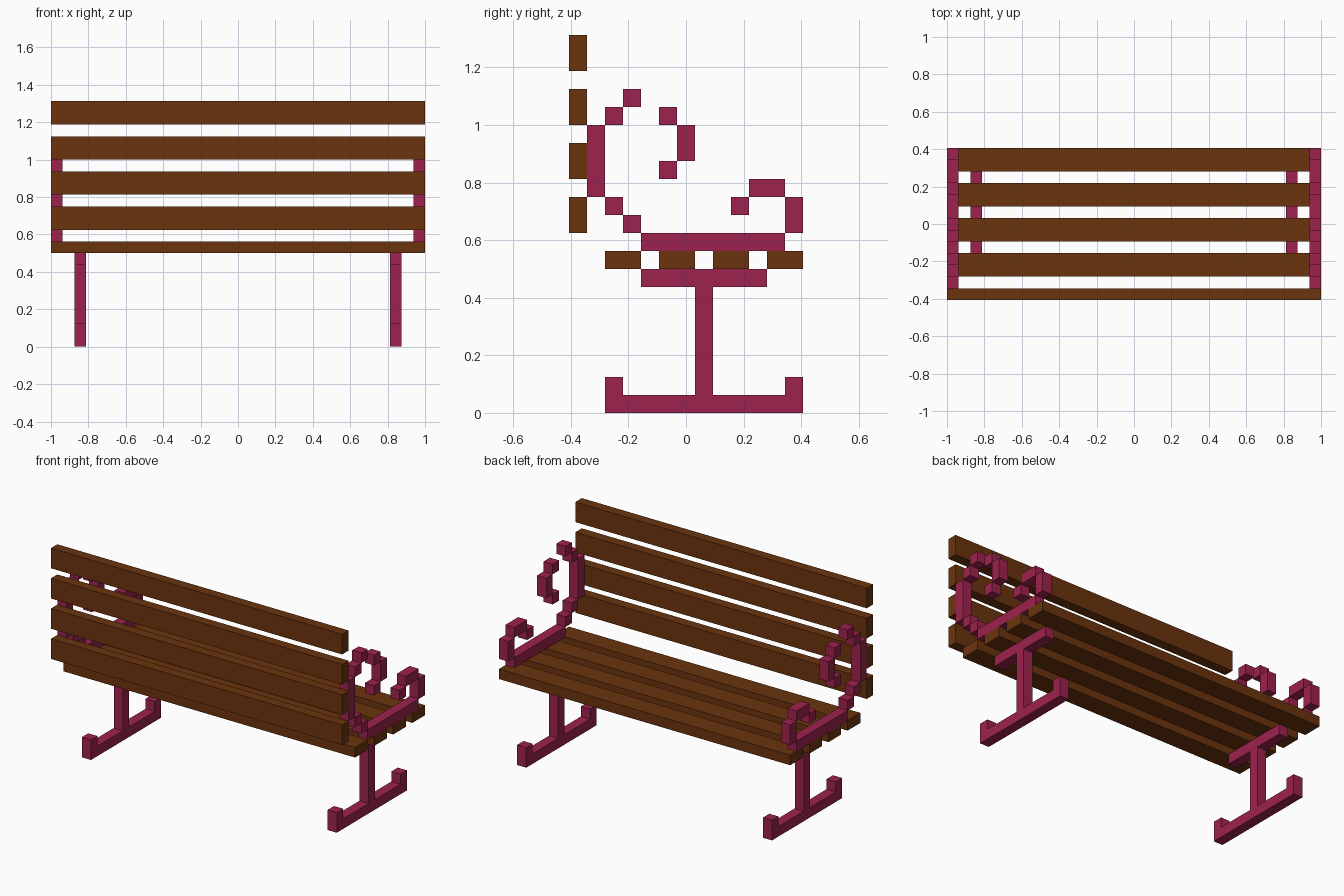
import bpy
import bmesh

cube = bpy.data.objects.get("Cube")
if cube:
    bpy.data.objects.remove(cube, do_unlink=True)

U = 1 / 16          # block size
Y0 = -6.5 * U       # rear edge of the bench


def make_material(name, rgb):
    mat = bpy.data.materials.new(name)
    mat.use_nodes = True
    color = (*rgb, 1)
    mat.diffuse_color = color
    mat.node_tree.nodes["Principled BSDF"].inputs["Base Color"].default_value = color
    return mat


wood = make_material("brown wood", (0.147, 0.034, 0.004))
iron = make_material("crimson iron", (0.337, 0.016, 0.076))


def make_blocks(name, mat, x_range, blocks):
    """Boxes given as (y start, y end, z start, z end) in block units."""
    bm = bmesh.new()
    x0, x1 = x_range
    for a, b, c, d in blocks:
        low = (x0, Y0 + a * U, c * U)
        high = (x1, Y0 + b * U, d * U)
        for v in bmesh.ops.create_cube(bm, size=1)["verts"]:
            v.co = [h if t > 0 else l for t, l, h in zip(v.co, low, high)]
    mesh = bpy.data.meshes.new(name)
    bm.to_mesh(mesh)
    bm.free()
    mesh.materials.append(mat)
    obj = bpy.data.objects.new(name, mesh)
    bpy.context.collection.objects.link(obj)
    return obj


# Wooden slats of the seat and backrest
for i in range(4):
    y, z = 2 + 3 * i, 10 + 3 * i
    if i == 3:
        y = 11
    make_blocks(f"seat_slat_{i + 1}", wood, (-1, 1), [(y, y + 2, 8, 9)])
    make_blocks(f"back_slat_{i + 1}", wood, (-1, 1), [(0, 1, z, z + 2)])

# Stepped scroll rising behind the seat
scroll = [(3, 4, 10, 11), (2, 3, 11, 12), (1, 2, 12, 16), (2, 3, 16, 17),
          (3, 4, 17, 18), (5, 6, 16, 17), (6, 7, 14, 16), (5, 6, 13, 14)]
# Smaller curl at the seat front
curl = [(12, 13, 10, 12), (10, 12, 12, 13), (9, 10, 11, 12)]
# Pedestal: seat bearer, post, ground bar and upturned toes
pedestal = [(4, 11, 7, 8), (7, 8, 1, 7), (2, 13, 0, 1),
            (2, 3, 1, 2), (12, 13, 1, 2)]

for side, s in (("left", 1), ("right", -1)):
    outer = sorted((s * 15 * U, s * 16 * U))
    inner = sorted((s * 13 * U, s * 14 * U))
    make_blocks(f"{side}_side_rail", iron, outer, [(4, 12, 9, 10)])
    make_blocks(f"{side}_rear_scroll", iron, outer, scroll)
    make_blocks(f"{side}_front_curl", iron, outer, curl)
    make_blocks(f"{side}_pedestal", iron, inner, pedestal)
